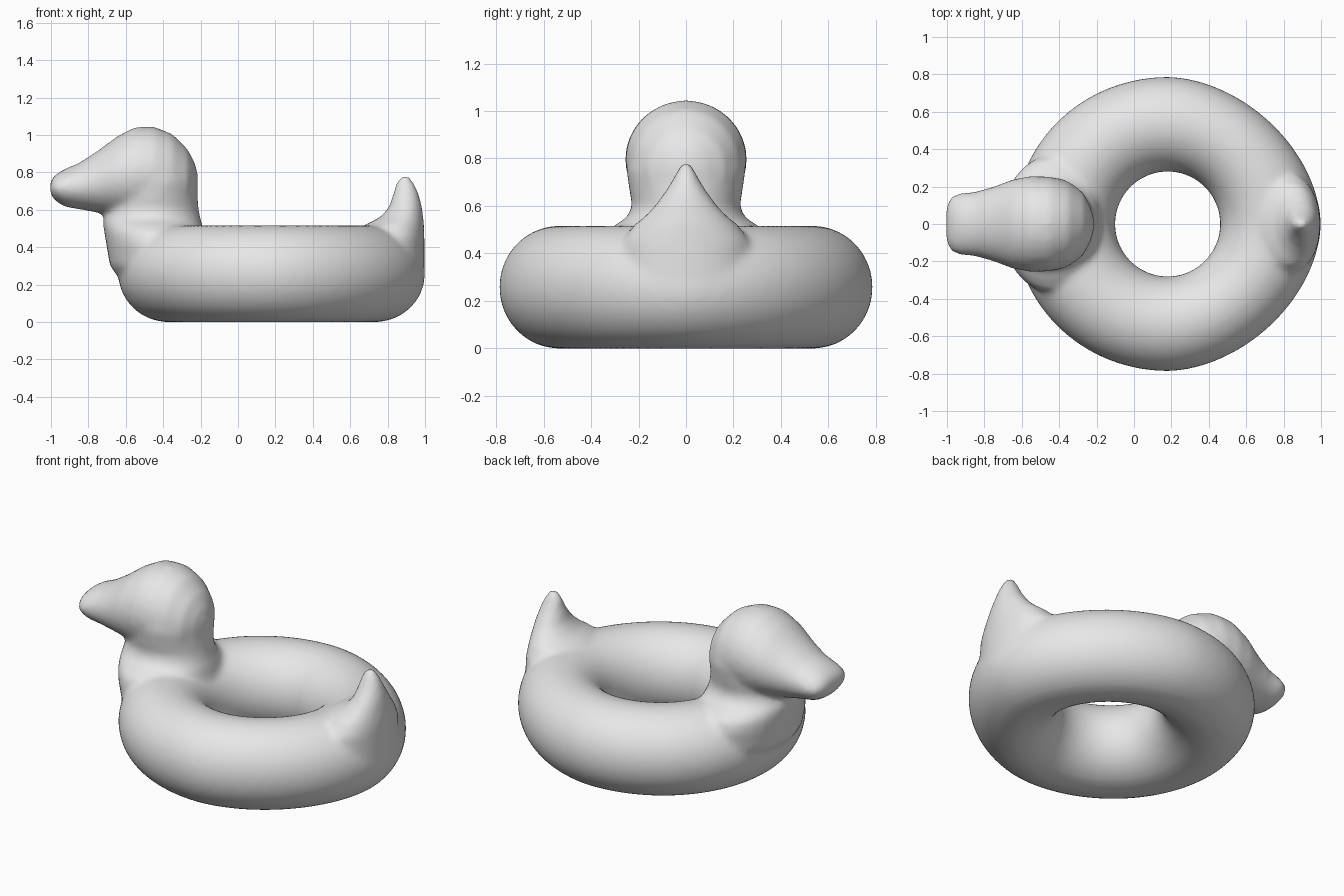
import bpy, bmesh
from math import cos, sin, tau, copysign

SEGS = 32

cube = bpy.data.objects.get("Cube")
if cube:
    bpy.data.objects.remove(cube)

grey = bpy.data.materials.new("plain_grey")
grey.use_nodes = True
grey.diffuse_color = (0.8, 0.8, 0.8, 1)
grey.node_tree.nodes["Principled BSDF"].inputs["Base Color"].default_value = (0.8, 0.8, 0.8, 1)

bm = bmesh.new()


def skin(rings, closed=False):
    """Bridge rings of points; cap both ends unless the strip is closed."""
    loops = [[bm.verts.new(p) for p in ring] for ring in rings]
    pairs = list(zip(loops, loops[1:]))
    if closed:
        pairs.append((loops[-1], loops[0]))
    faces = []
    for a, b in pairs:
        for i in range(len(a)):
            j = (i + 1) % len(a)
            faces.append(bm.faces.new((a[i], a[j], b[j], b[i])))
    if not closed:
        faces += [bm.faces.new(loops[0]), bm.faces.new(loops[-1])]
    bmesh.ops.recalc_face_normals(bm, faces=faces)


def upright(sections):
    """Loft stacked ellipses given as (z, x min, x max, half width)."""
    skin([[((a + b) / 2 + (b - a) / 2 * cos(tau * i / SEGS), w * sin(tau * i / SEGS), z)
           for i in range(SEGS)] for z, a, b, w in sections])


def lengthwise(sections):
    """Loft ellipses along x given as (x, z min, z max, half width)."""
    skin([[(x, w * cos(tau * i / SEGS), (a + b) / 2 + (b - a) / 2 * sin(tau * i / SEGS))
           for i in range(SEGS)] for x, a, b, w in sections])


# Inflated ring: round hole, oval outline, slightly pointed towards the tail
def ring_section(t):
    c, s = cos(t), sin(t)
    power = 2 / 1.8 if c > 0 else 1
    outer = (0.82 * copysign(abs(c) ** power, c), 0.787 * copysign(abs(s) ** power, s))
    inner = (0.28 * c, 0.28 * s)
    points = []
    for i in range(SEGS):
        u = tau * i / SEGS
        k = (1 + cos(u)) / 2
        x, y = (p + (q - p) * k for p, q in zip(inner, outer))
        points.append((0.18 + x, y, 0.258 + 0.259 * sin(u)))
    return points


skin([ring_section(tau * i / 96) for i in range(96)], closed=True)

# Head and bill
lengthwise([
    (-1.005, 0.69, 0.75, 0.09), (-0.98, 0.65, 0.785, 0.145), (-0.93, 0.617, 0.817, 0.165),
    (-0.85, 0.603, 0.85, 0.172), (-0.75, 0.585, 0.915, 0.2), (-0.65, 0.57, 0.99, 0.238),
    (-0.55, 0.55, 1.043, 0.257), (-0.45, 0.55, 1.045, 0.253), (-0.35, 0.55, 1.005, 0.222),
    (-0.27, 0.58, 0.925, 0.165), (-0.23, 0.65, 0.85, 0.09), (-0.215, 0.71, 0.79, 0.03)])

# Neck flaring into the ring
upright([
    (0.2, -0.61, -0.2, 0.3), (0.3, -0.685, -0.16, 0.36), (0.42, -0.705, -0.17, 0.37),
    (0.48, -0.715, -0.18, 0.35), (0.52, -0.722, -0.19, 0.3), (0.55, -0.72, -0.2, 0.25),
    (0.6, -0.705, -0.21, 0.227), (0.66, -0.7, -0.215, 0.238), (0.75, -0.68, -0.218, 0.252),
    (0.82, -0.64, -0.24, 0.24)])

# Upturned tail
upright([
    (0.15, 0.7, 0.93, 0.2), (0.3, 0.65, 0.998, 0.28), (0.45, 0.65, 0.997, 0.27),
    (0.52, 0.68, 0.995, 0.22), (0.56, 0.76, 0.99, 0.17), (0.61, 0.805, 0.985, 0.125),
    (0.68, 0.828, 0.968, 0.075), (0.74, 0.845, 0.945, 0.042), (0.78, 0.868, 0.915, 0.02)])

mesh = bpy.data.meshes.new("duck_swim_ring")
bm.to_mesh(mesh)
bm.free()
mesh.materials.append(grey)
duck = bpy.data.objects.new("duck_swim_ring", mesh)
bpy.context.collection.objects.link(duck)

# Fuse the parts into one soft skin
fuse = duck.modifiers.new("fuse", 'REMESH')
fuse.mode = 'VOXEL'
fuse.voxel_size = 0.018
fuse.use_smooth_shade = True
soften = duck.modifiers.new("soften", 'SMOOTH')
soften.factor = 0.5
soften.iterations = 8
